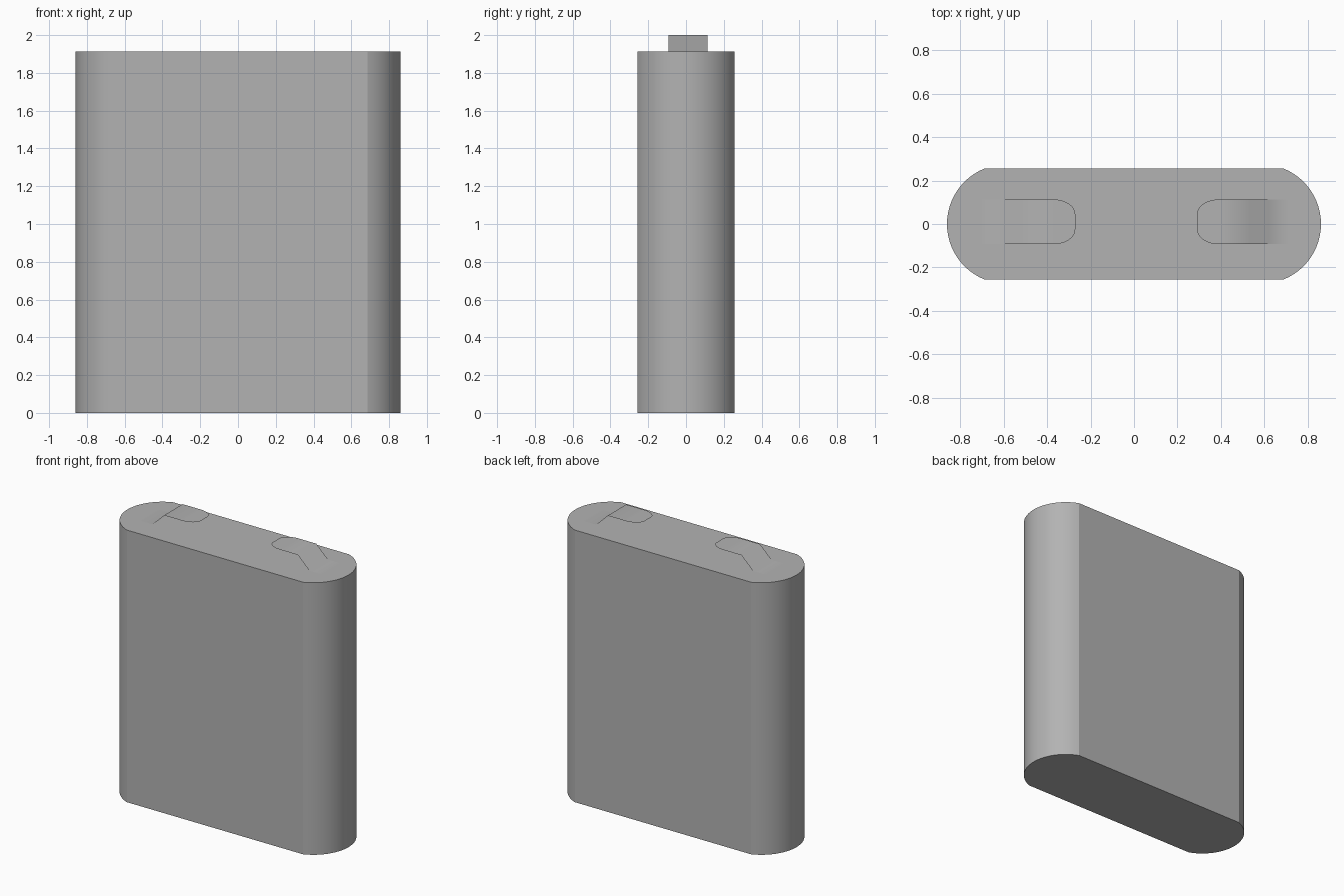
import bpy
import bmesh
from math import sin, cos, pi, asin, radians

cube = bpy.data.objects.get("Cube")
if cube:
    bpy.data.objects.remove(cube, do_unlink=True)

grey = bpy.data.materials.new("plain_grey")
grey.use_nodes = True
colour = (0.45, 0.45, 0.45, 1)
grey.diffuse_color = colour
grey.node_tree.nodes["Principled BSDF"].inputs["Base Color"].default_value = colour

HALF_LENGTH, HALF_DEPTH, HEIGHT = 0.86, 0.256, 1.912
FLAT_HALF = 0.685   # where the flat sides meet the rounded ends


def make_object(name, bm):
    mesh = bpy.data.meshes.new(name)
    bm.to_mesh(mesh)
    bm.free()
    mesh.materials.append(grey)
    obj = bpy.data.objects.new(name, mesh)
    bpy.context.collection.objects.link(obj)
    bpy.ops.object.select_all(action="DESELECT")
    obj.select_set(True)
    bpy.context.view_layer.objects.active = obj
    return obj


# Body: flat slab with bowed ends, extruded upwards
def make_body():
    bulge = HALF_LENGTH - FLAT_HALF
    radius = (HALF_DEPTH ** 2 + bulge ** 2) / (2 * bulge)
    centre = HALF_LENGTH - radius
    sweep = asin(HALF_DEPTH / radius)
    steps = 24
    arc = [-sweep + 2 * sweep * i / steps for i in range(steps + 1)]
    right_end = [(centre + radius * cos(a), radius * sin(a)) for a in arc]
    outline = right_end + [(-x, -y) for x, y in right_end]

    bm = bmesh.new()
    base = bm.faces.new([bm.verts.new((x, y, 0)) for x, y in outline])
    top = bmesh.ops.extrude_face_region(bm, geom=[base], use_keep_orig=True)
    verts = [v for v in top["geom"] if isinstance(v, bmesh.types.BMVert)]
    bmesh.ops.translate(bm, verts=verts, vec=(0, 0, HEIGHT))
    bmesh.ops.recalc_face_normals(bm, faces=bm.faces)
    make_object("battery_body", bm)
    bpy.ops.object.shade_smooth_by_angle(angle=radians(18))


# Contact tab: thin bent strip with a foot, a ramp and a rounded free end
def make_tab(name, side):
    half, tip = 0.103, 0.035
    stations = [(0.71, HEIGHT + 0.001, half), (0.61, HEIGHT + 0.001, half),
                (0.52, 2.0, half)]
    for i in range(13):
        a = pi / 2 * i / 12
        stations.append((0.38 - 0.1 * sin(a), 2.0, tip + (half - tip) * cos(a)))

    bm = bmesh.new()
    pairs = [[bm.verts.new((side * x + 0.01, 0.01 + s * w, z)) for s in (-1, 1)]
             for x, z, w in stations]
    for a, b in zip(pairs, pairs[1:]):
        face = bm.faces.new((a[0], b[0], b[1], a[1]))
        if side > 0:
            face.normal_flip()
    make_object(name, bm)
    bpy.ops.object.shade_smooth()


make_body()
make_tab("left_contact_tab", 1)
make_tab("right_contact_tab", -1)
